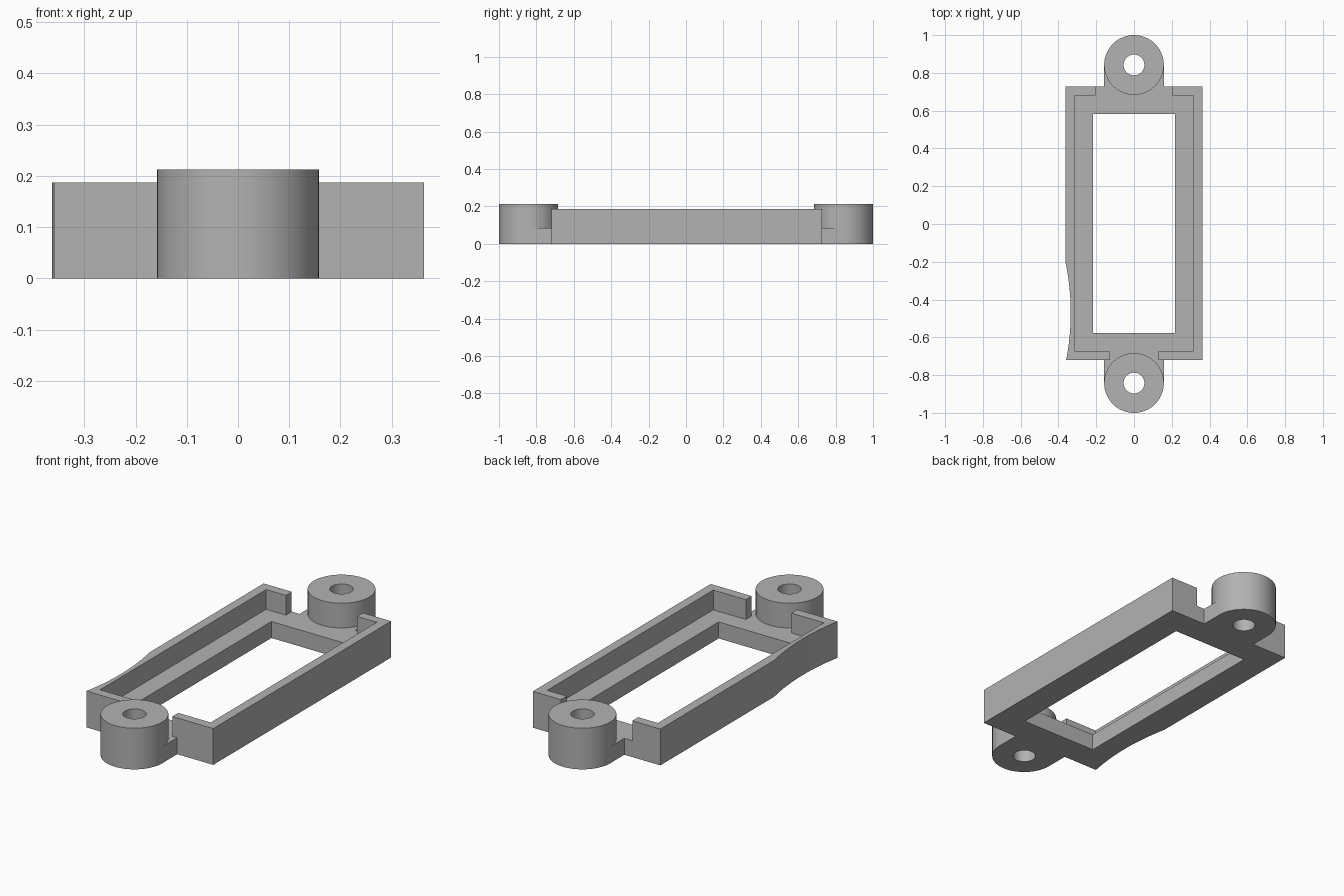
import bpy
import bmesh
from math import pi, cos, sin, radians

cube = bpy.data.objects.get("Cube")
if cube:
    bpy.data.objects.remove(cube, do_unlink=True)

gray = bpy.data.materials.new("light gray plastic")
gray.use_nodes = True
color = (0.45, 0.45, 0.45, 1)
gray.diffuse_color = color
gray.node_tree.nodes["Principled BSDF"].inputs["Base Color"].default_value = color

HALF_W, FRONT, BACK = 0.363, -0.72, 0.727
FLOOR, RIM, BOSS_TOP = 0.085, 0.187, 0.212
BOSS_Y, BOSS_R, HOLE_R = 0.842, 0.158, 0.055


def prism(name, outline, z0, z1):
    """Extrude a counter-clockwise outline from z0 to z1."""
    bm = bmesh.new()
    face = bm.faces.new([bm.verts.new((x, y, z0)) for x, y in outline])
    top = bmesh.ops.extrude_face_region(bm, geom=[face])["geom"]
    verts = [v for v in top if isinstance(v, bmesh.types.BMVert)]
    bmesh.ops.translate(bm, verts=verts, vec=(0, 0, z1 - z0))
    bmesh.ops.recalc_face_normals(bm, faces=bm.faces)
    mesh = bpy.data.meshes.new(name)
    bm.to_mesh(mesh)
    bm.free()
    mesh.materials.append(gray)
    obj = bpy.data.objects.new(name, mesh)
    bpy.context.collection.objects.link(obj)
    return obj


def box(name, x, y0, y1, z0, z1):
    return prism(name, [(-x, y0), (x, y0), (x, y1), (-x, y1)], z0, z1)


def circle(y, r, n=64):
    return [(r * cos(2 * pi * i / n), y + r * sin(2 * pi * i / n)) for i in range(n)]


def combine(target, tool, operation):
    """Apply a boolean and discard the tool."""
    mod = target.modifiers.new(tool.name, "BOOLEAN")
    mod.object, mod.operation, mod.solver = tool, operation, "EXACT"
    bpy.context.view_layer.objects.active = target
    bpy.ops.object.modifier_apply(modifier=mod.name)
    bpy.data.objects.remove(tool, do_unlink=True)


# Outer block with a shallow curved relief on one long side
relief_start, relief_mid, steps = -0.2, -0.47, 16
relief = []
for i in range(steps + 1):
    y = relief_start + (FRONT - relief_start) * i / steps
    relief.append((-0.335 - 0.028 * ((y - relief_mid) / 0.27) ** 2, y))
frame = prism("frame", [(HALF_W, FRONT), (HALF_W, BACK), (-HALF_W, BACK)] + relief, 0, RIM)

# Tray cavity, window through the floor, and wall gaps beside the bosses
combine(frame, box("cavity", 0.315, -0.672, 0.679, FLOOR, 0.3), "DIFFERENCE")
combine(frame, box("window", 0.218, -0.577, 0.583, -0.1, 0.3), "DIFFERENCE")
combine(frame, box("front_gap", 0.13, -0.8, -0.6, FLOOR, 0.3), "DIFFERENCE")
combine(frame, box("back_gap", 0.203, 0.6, 0.8, FLOOR, 0.3), "DIFFERENCE")

# Mounting lugs and screw bosses at both ends
for side, end in ((-1, "front"), (1, "back")):
    y0, y1 = sorted((side * 0.65, side * BOSS_Y))
    combine(frame, box(end + "_lug", BOSS_R, y0, y1, 0, FLOOR), "UNION")
    combine(frame, prism(end + "_boss", circle(side * BOSS_Y, BOSS_R), 0, BOSS_TOP), "UNION")
    combine(frame, prism(end + "_hole", circle(side * BOSS_Y, HOLE_R, 40), -0.1, 0.3), "DIFFERENCE")

# Smooth round walls, crisp edges
bpy.ops.object.select_all(action="DESELECT")
frame.select_set(True)
bpy.context.view_layer.objects.active = frame
bpy.ops.object.shade_smooth_by_angle(angle=radians(30))
